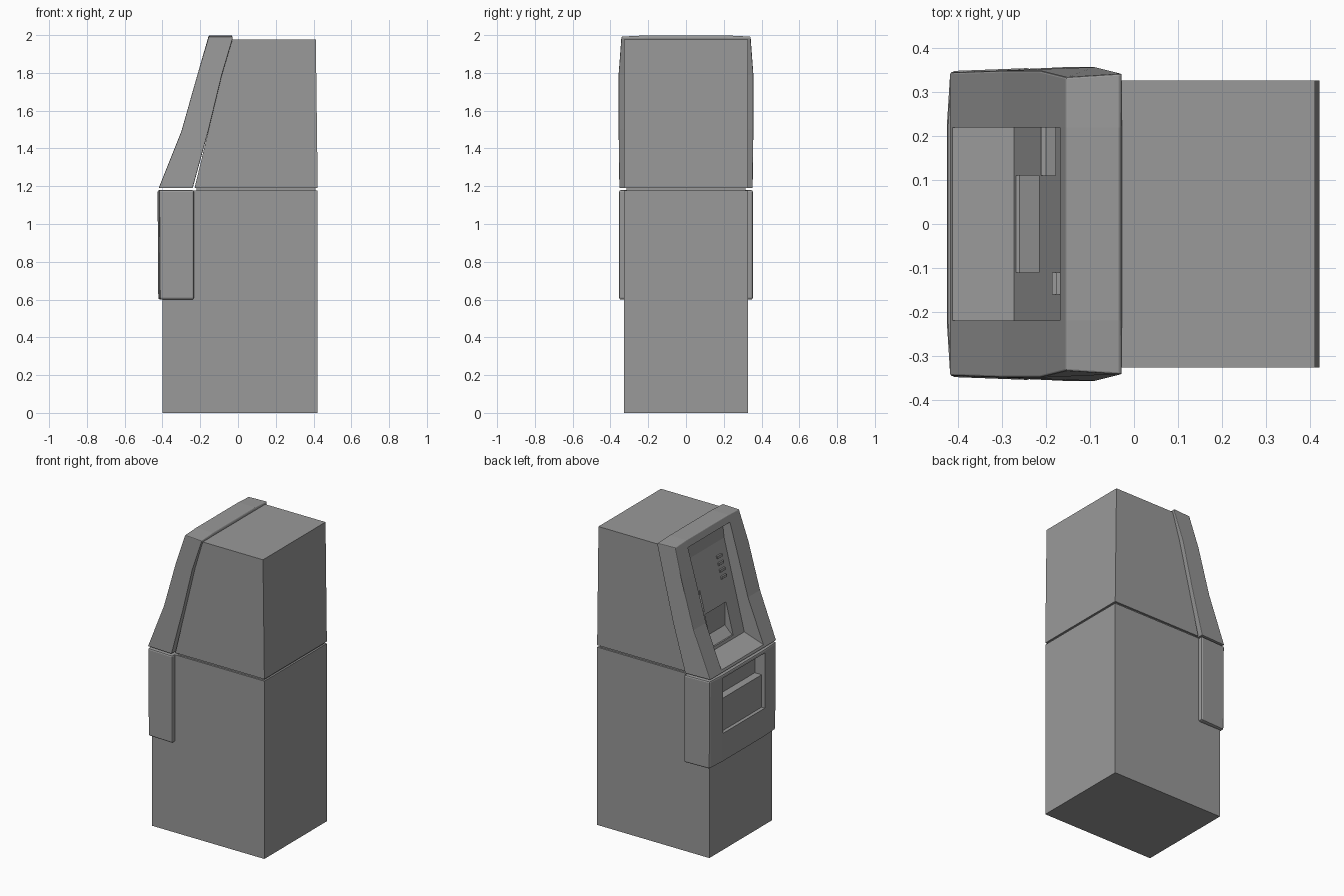
import bpy, bmesh

old = bpy.data.objects.get("Cube")
if old:
    bpy.data.objects.remove(old, do_unlink=True)

grey = bpy.data.materials.new("plain grey")
grey.use_nodes = True
COLOUR = (0.32, 0.32, 0.32, 1)
grey.diffuse_color = COLOUR
grey.node_tree.nodes["Principled BSDF"].inputs["Base Color"].default_value = COLOUR


def loft(name, profile, stations, shape=lambda x, y, z: (x, y, z)):
    """Sweep an x-z profile through y stations, reshaping each point."""
    bm = bmesh.new()
    rings = [[bm.verts.new(shape(x, y, z)) for x, z in profile] for y in stations]
    n = len(profile)
    for a, b in zip(rings, rings[1:]):
        for i in range(n):
            j = (i + 1) % n
            bm.faces.new((a[i], a[j], b[j], b[i]))
    bm.faces.new(rings[0][::-1])
    bm.faces.new(rings[-1])
    bmesh.ops.recalc_face_normals(bm, faces=bm.faces)
    mesh = bpy.data.meshes.new(name)
    bm.to_mesh(mesh)
    bm.free()
    mesh.materials.append(grey)
    obj = bpy.data.objects.new(name, mesh)
    bpy.context.collection.objects.link(obj)
    return obj


def box(name, x0, x1, y0, y1, z0, z1):
    return loft(name, [(x0, z0), (x1, z0), (x1, z1), (x0, z1)], [y0, y1])


def finish(obj, bevel, cutters):
    """Bevel the shell, carve its recesses and bake the result."""
    mod = obj.modifiers.new("soft edges", "BEVEL")
    mod.width, mod.segments, mod.limit_method = bevel, 2, "ANGLE"
    mod.angle_limit = 0.6
    for cutter in cutters:
        cutter.hide_render = True
        cut = obj.modifiers.new("recess", "BOOLEAN")
        cut.operation, cut.solver, cut.object = "DIFFERENCE", "EXACT", cutter
    bpy.context.view_layer.update()
    graph = bpy.context.evaluated_depsgraph_get()
    baked = bpy.data.meshes.new_from_object(obj.evaluated_get(graph))
    obj.modifiers.clear()
    obj.data = baked
    for cutter in cutters:
        bpy.data.objects.remove(cutter, do_unlink=True)


# Cabinet: safe below, head above, joined by a narrow seam
W = 0.327
loft("safe_cabinet", [(-0.4, 0), (0.422, 0), (0.422, 1.177), (-0.25, 1.177),
                      (-0.25, 0.62), (-0.4, 0.62)], [-W, W])
box("seam_joint", -0.22, 0.41, -W + 0.012, W - 0.012, 1.17, 1.2)
loft("head_cabinet", [(-0.23, 1.19), (0.422, 1.19), (0.412, 1.978), (-0.04, 1.978)], [-W, W])

# Lower fascia with a drawer recess
SIDES = [-0.355, -0.22, 0.22, 0.355]


def lower_shape(x, y, z):
    front = x < -0.35
    if abs(y) > 0.3 and front:
        return x + 0.008, y * 0.98, z
    return x, y, z


lower = loft("lower_fascia", [(-0.422, 0.6), (-0.233, 0.6), (-0.233, 1.18), (-0.426, 1.18)],
             SIDES, lower_shape)
finish(lower, 0.01, [loft("drawer_recess", [(-0.5, 0.79), (-0.4, 0.79), (-0.4, 1.005),
                                            (-0.35, 1.005), (-0.35, 1.157), (-0.5, 1.157)],
                          [-0.22, 0.22])])

# Upper fascia: leaning frame, narrower at top and front
FRONT = [(-0.155, 1.998), (-0.215, 1.79), (-0.3, 1.49), (-0.42, 1.19)]
BACK = [(-0.24, 1.19), (-0.155, 1.5), (-0.085, 1.79), (-0.027, 1.985), (-0.032, 1.998)]


def upper_shape(x, y, z):
    if abs(y) < 0.3:
        return x, y, z
    width = 0.357
    if z > 1.85:
        width = 0.342
    elif z < 1.3:
        width = 0.353
    front = (x, z) in FRONT
    return x, (width - 0.008 * front) * (1 if y > 0 else -1), z - 0.006 * (z > 1.99)


upper = loft("upper_fascia", FRONT + BACK, SIDES, upper_shape)
PANEL_LOW, PANEL_TOP = (-0.273, 1.255), (-0.125, 1.84)
screen = loft("screen_recess", [(-0.6, 1.14), (-0.42, 1.205), PANEL_LOW, PANEL_TOP,
                                (-0.113, 1.945), (-0.25, 1.965), (-0.6, 1.965)], [-0.22, 0.22])
tray = loft("tray_pocket", [(-0.3, 1.27), (-0.26, 1.275), (-0.207, 1.325), (-0.207, 1.48),
                            (-0.3, 1.48)], [-0.11, 0.11])
slot = loft("slot_pocket", [(-0.25, 1.5), (-0.2, 1.5), (-0.176, 1.52), (-0.176, 1.63),
                            (-0.25, 1.63)], [0.11, 0.219])
finish(upper, 0.01, [screen, tray, slot])

# Column of four keys beside the screen
for i in range(4):
    z = 1.62 + i * 0.042
    t = (z - PANEL_LOW[1]) / (PANEL_TOP[1] - PANEL_LOW[1])
    x = PANEL_LOW[0] + t * (PANEL_TOP[0] - PANEL_LOW[0])
    box(f"screen_key_{i + 1}", x - 0.006, x + 0.012, -0.16, -0.11, z, z + 0.018)
